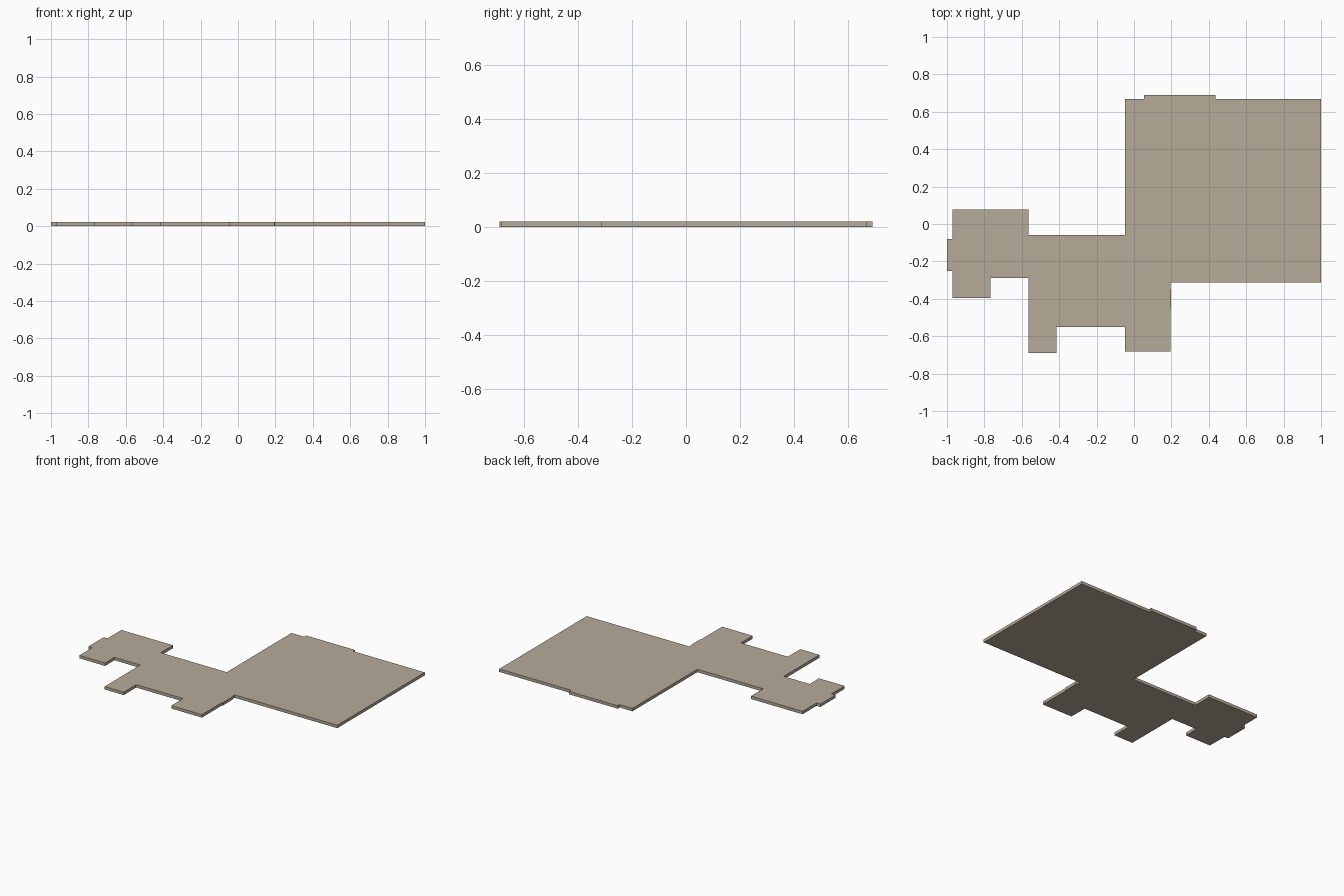
import bpy, bmesh

if "Cube" in bpy.data.objects:
    bpy.data.objects.remove(bpy.data.objects["Cube"])

HEIGHT = 0.021

# Floor plan outline, counter-clockwise from the left tab
outline = [
    (-1.0, -0.25), (-0.97, -0.25), (-0.97, -0.395), (-0.768, -0.395),
    (-0.768, -0.29), (-0.565, -0.29), (-0.565, -0.69), (-0.415, -0.69),
    (-0.415, -0.55), (-0.047, -0.55), (-0.047, -0.682), (0.194, -0.682),
    (0.194, -0.452), (0.199, -0.452), (0.199, -0.348), (0.194, -0.348),
    (0.194, -0.314), (1.0, -0.314), (1.0, 0.668), (0.435, 0.668),
    (0.435, 0.69), (0.054, 0.69), (0.054, 0.668), (-0.047, 0.668),
    (-0.047, -0.06), (-0.565, -0.06), (-0.565, 0.077), (-0.97, 0.077),
    (-0.97, -0.08), (-1.0, -0.08),
]

# Extrude the outline into a flat slab
bm = bmesh.new()
base = bm.faces.new([bm.verts.new((x, y, 0)) for x, y in outline])
top = bmesh.ops.extrude_face_region(bm, geom=[base], use_keep_orig=True)
verts = [g for g in top["geom"] if isinstance(g, bmesh.types.BMVert)]
bmesh.ops.translate(bm, verts=verts, vec=(0, 0, HEIGHT))
bmesh.ops.recalc_face_normals(bm, faces=bm.faces)
mesh = bpy.data.meshes.new("floor_slab")
bm.to_mesh(mesh)
bm.free()

# Single warm grey-tan colour
mat = bpy.data.materials.new("warm tan")
mat.diffuse_color = (0.47, 0.405, 0.32, 1)
mat.use_nodes = True
mat.node_tree.nodes["Principled BSDF"].inputs["Base Color"].default_value = mat.diffuse_color
mesh.materials.append(mat)
slab = bpy.data.objects.new("floor_slab", mesh)
bpy.context.collection.objects.link(slab)
